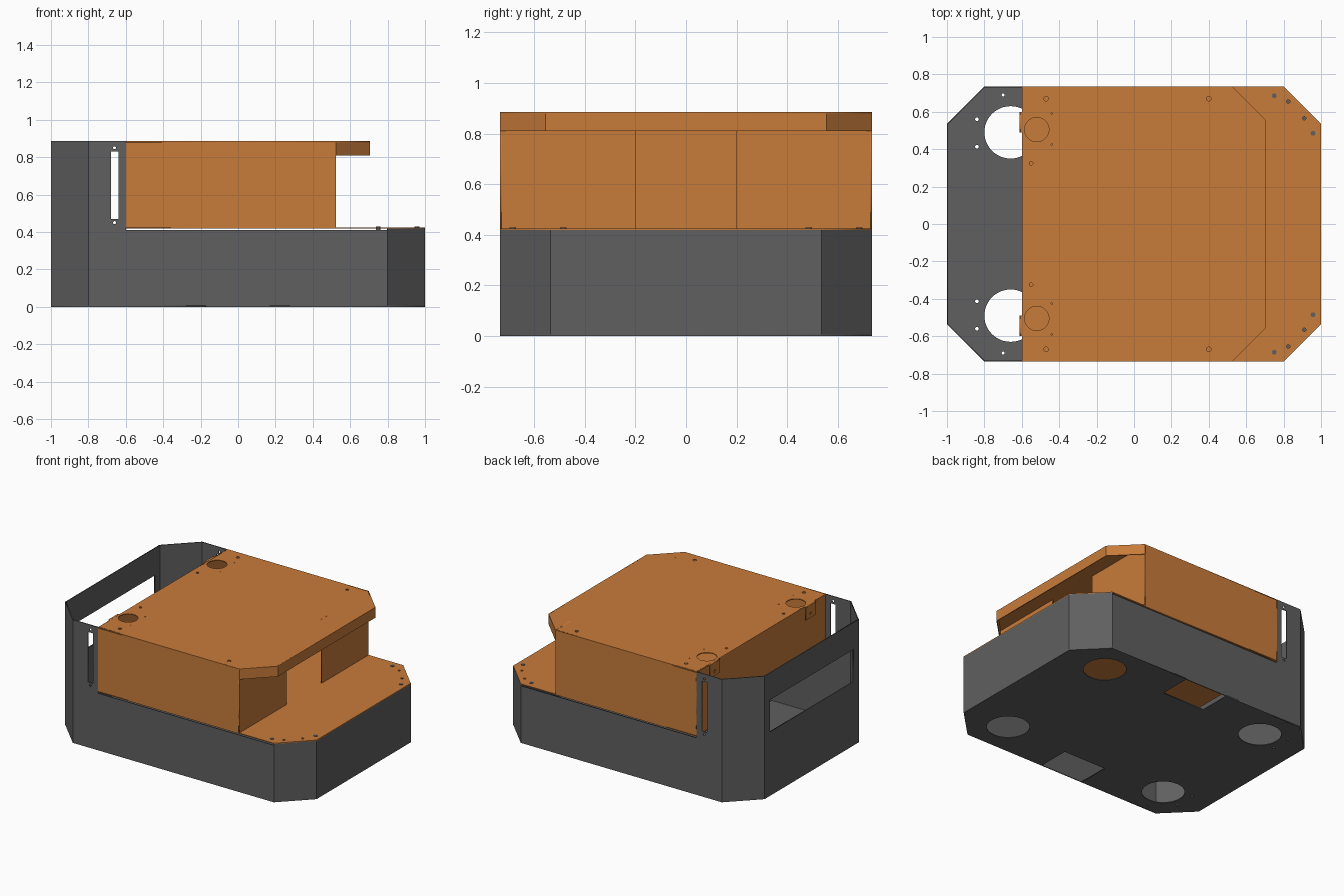
import bpy, math
from mathutils import Matrix, Vector

if "Cube" in bpy.data.objects:
    bpy.data.objects.remove(bpy.data.objects["Cube"])

T = 0.006                      # sheet thickness
X, Y, C = 1.0, 0.735, 0.2      # half length, half width, corner chamfer
LOW, DECK, TOP = 0.41, 0.425, 0.885


def material(name, rgb):
    m = bpy.data.materials.new(name)
    m.diffuse_color = (*rgb, 1)
    m.use_nodes = True
    m.node_tree.nodes["Principled BSDF"].inputs["Base Color"].default_value = m.diffuse_color
    return m


GREY = material("dark_grey", (0.115, 0.115, 0.115))
ORANGE = material("orange", (0.58, 0.2, 0.043))


def circle(x, y, r, n=32):
    return [(x + r * math.cos(2 * math.pi * i / n), y + r * math.sin(2 * math.pi * i / n)) for i in range(n)]


def rect(x0, y0, x1, y1):
    return [(x0, y0), (x1, y0), (x1, y1), (x0, y1)]


def both(holes, n=24):
    """Round holes mirrored across the centre line."""
    return [circle(x, s * y, r, n) for x, y, r in holes for s in (1, -1)]


def sheet(name, loops, mat, matrix):
    """Flat sheet: first loop is the outline, the rest are holes; lies below local z = 0."""
    cu = bpy.data.curves.new(name, 'CURVE')
    cu.dimensions, cu.fill_mode, cu.extrude = '2D', 'BOTH', T / 2
    for loop in loops:
        sp = cu.splines.new('POLY')
        sp.points.add(len(loop) - 1)
        for p, co in zip(sp.points, loop):
            p.co = (*co, 0, 1)
        sp.use_cyclic_u = True
    tmp = bpy.data.objects.new(name + "_curve", cu)
    bpy.context.collection.objects.link(tmp)
    dg = bpy.context.evaluated_depsgraph_get()
    me = bpy.data.meshes.new_from_object(tmp.evaluated_get(dg))
    bpy.data.objects.remove(tmp)
    bpy.data.curves.remove(cu)
    me.transform(matrix @ Matrix.Translation((0, 0, -T / 2)))
    me.materials.clear()
    me.materials.append(mat)
    ob = bpy.data.objects.new(name, me)
    bpy.context.collection.objects.link(ob)
    return ob


def flat(name, loops, mat, z):
    return sheet(name, loops, mat, Matrix.Translation((0, 0, z)))


def wall(name, p, q, loops, mat):
    """Upright sheet; local x runs from p to q, outer face is on the right of that run."""
    u = (Vector((*q, 0)) - Vector((*p, 0))).normalized()
    v = Vector((0, 0, 1))
    m = Matrix((u, v, u.cross(v))).transposed().to_4x4()
    m.translation = (*p, 0)
    return sheet(name, loops, mat, m)


def panel(name, p, q, z0, z1, mat, holes=()):
    length = (Vector(q) - Vector(p)).length
    return wall(name, p, q, [rect(0, z0, length, z1), *holes], mat)


# floor plate with side notches, four wheel openings and screw holes
half = [(X, Y - C), (X - C, Y), (0.17, Y), (0.17, 0.5), (-0.17, 0.5), (-0.17, Y), (-X + C, Y), (-X, Y - C)]
floor = half + [(x, -y) for x, y in reversed(half)]
floor_holes = both([(-0.66, 0.49, 0.14), (0.66, 0.49, 0.14)], 48)
floor_holes += both([(-0.7, 0.69, 0.008), (-0.84, 0.56, 0.01), (-0.84, 0.413, 0.01)], 16)
flat("floor_plate", [floor, *floor_holes], GREY, T)

# stepped side walls with upright slot, measured from the rear for both sides
xs = X - C
for s, side in ((-1, "right"), (1, "left")):
    f = (lambda x: x + xs) if s < 0 else (lambda x: xs - x)
    profile = [(-xs, 0), (xs, 0), (xs, LOW), (-0.6, LOW), (-0.6, TOP), (-xs, TOP)]
    loops = [profile, rect(-0.68, 0.47, -0.64, 0.83), circle(-0.66, 0.85, 0.008, 16), circle(-0.66, 0.45, 0.008, 16)]
    loops = [[(f(x), z) for x, z in lp] for lp in loops]
    p, q = ((-xs, -Y), (xs, -Y)) if s < 0 else ((xs, Y), (-xs, Y))
    wall(f"{side}_side_wall", p, q, loops, GREY)

# front, rear and chamfer walls
yc = Y - C
panel("front_wall", (X, -yc), (X, yc), 0, DECK - T, GREY)
panel("front_right_chamfer", (xs, -Y), (X, -yc), 0, DECK - T, GREY)
panel("front_left_chamfer", (X, yc), (xs, Y), 0, DECK - T, GREY)
panel("rear_wall", (-X, yc), (-X, -yc), 0, TOP, GREY, [rect(0.06, 0.46, 2 * yc - 0.06, 0.69)])
panel("rear_left_chamfer", (-xs, Y), (-X, yc), 0, TOP, GREY)
panel("rear_right_chamfer", (-X, -yc), (-xs, -Y), 0, TOP, GREY)

# deck
deck = [(-0.6, -Y), (xs, -Y), (X, -yc), (X, yc), (xs, Y), (-0.6, Y)]
flat("deck_plate", [deck, *both([(0.825, 0.655, 0.009), (0.91, 0.565, 0.009)], 16)], ORANGE, DECK)

# deck corner screws
for i, (x, y) in enumerate(((0.75, 0.685), (0.957, 0.485))):
    for s in (1, -1):
        bpy.ops.mesh.primitive_cylinder_add(vertices=16, radius=0.013, depth=0.02, location=(x, s * y, DECK - 0.006))
        ob = bpy.context.object
        ob.name = f"deck_screw_{i}_{'left' if s > 0 else 'right'}"
        ob.data.materials.append(GREY)

# upper housing: lid with two round ports and screw holes
B, F, N, k = -0.6, 0.525, 0.705, 0.555
lid = [(B, -Y), (F, -Y), (N, -k), (N, k), (F, Y), (B, Y)]
lid_holes = both([(-0.52, 0.505, 0.065)], 40)
lid_holes += both([(-0.47, 0.67, 0.012), (0.4, 0.67, 0.012), (-0.55, 0.325, 0.01),
                   (-0.44, 0.59, 0.004), (-0.44, 0.425, 0.004)], 16)
flat("housing_lid", [lid, *lid_holes], ORANGE, TOP)

# overhanging lip
LIP = 0.81
panel("lip_right_chamfer", (F, -Y), (N, -k), LIP, TOP, ORANGE)
panel("lip_front", (N, -k), (N, k), LIP, TOP, ORANGE)
panel("lip_left_chamfer", (N, k), (F, Y), LIP, TOP, ORANGE)

# housing walls, with a central opening between the two front panels
panel("housing_right_wall", (B, -Y), (F, -Y), DECK - T, TOP, ORANGE)
panel("housing_left_wall", (F, Y), (B, Y), DECK - T, TOP, ORANGE)
panel("housing_front_right", (F, -Y), (F, -0.2), DECK, TOP, ORANGE)
panel("housing_front_left", (F, 0.2), (F, Y), DECK, TOP, ORANGE)
panel("housing_rear_wall", (B, Y), (B, -Y), DECK, TOP, ORANGE)

# small rear tabs below the ports
for y, side in ((0.6, "left"), (-0.49, "right")):
    panel(f"rear_tab_{side}", (B - 0.012, y), (B - 0.012, y - 0.11), 0.79, TOP, ORANGE, [circle(0.055, 0.82, 0.01, 16)])
    flat(f"rear_tab_bend_{side}", [rect(B - 0.012, y - 0.11, B, y)], ORANGE, TOP)
